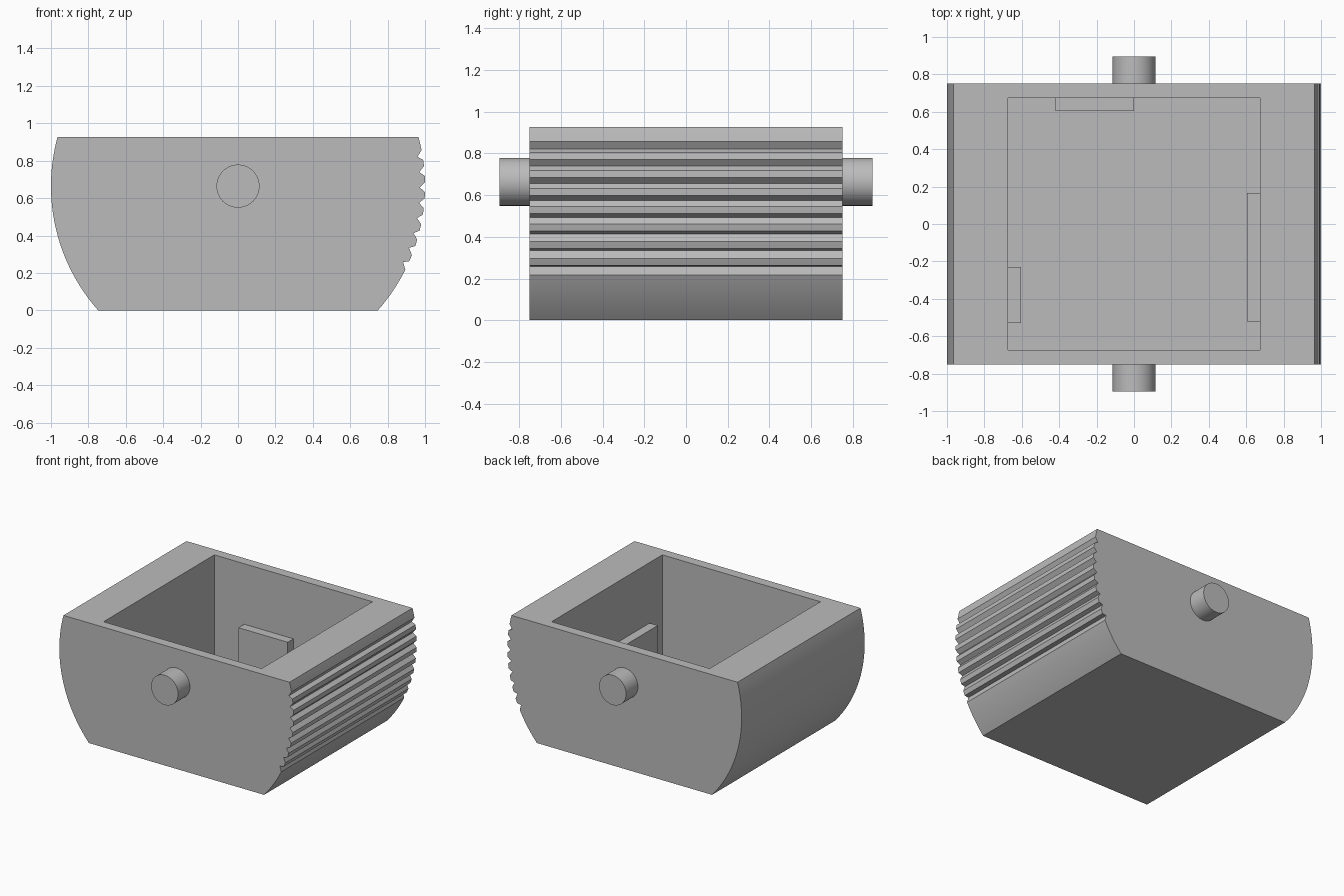
import bpy
import math

cube = bpy.data.objects.get("Cube")
if cube:
    bpy.data.objects.remove(cube, do_unlink=True)

GREY = (0.5, 0.5, 0.5, 1)
mat = bpy.data.materials.new("plain grey")
mat.use_nodes = True
mat.diffuse_color = GREY
mat.node_tree.nodes["Principled BSDF"].inputs["Base Color"].default_value = GREY

AXIS_Z, TOP, HALF_Y, WALL, FLOOR = 0.664, 0.927, 0.75, 0.675, 0.075


def finish(obj, name):
    obj.name = name
    obj.data.materials.clear()
    obj.data.materials.append(mat)
    return obj


def box(name, x0, x1, y0, y1, z0, z1):
    bpy.ops.mesh.primitive_cube_add(
        size=1, location=((x0 + x1) / 2, (y0 + y1) / 2, (z0 + z1) / 2))
    obj = bpy.context.object
    obj.scale = (x1 - x0, y1 - y0, z1 - z0)
    bpy.ops.object.transform_apply(location=False, rotation=False, scale=True)
    return finish(obj, name)


def arc(a0, a1, steps):
    return [(1, a0 + (a1 - a0) * i / steps) for i in range(steps + 1)]


# Round-sided body profile, in polar form about the pivot axis
low, high = math.asin(-AXIS_Z), math.asin(TOP - AXIS_Z)
polar = []
start = high
GROOVES = 8
for i in range(GROOVES):
    t = i / (GROOVES - 1)
    a = 0.162 - 0.0847 * i
    upper, lower = a + 0.032 - 0.014 * t, a - 0.021 - 0.012 * t
    polar += arc(start, upper, 3) + [(0.972, a)]
    start = lower
polar += arc(start, low, 10)
polar += arc(math.pi - low, math.pi - high, 40)
profile = [(r * math.cos(a), AXIS_Z + r * math.sin(a)) for r, a in polar]

n = len(profile)
verts = [(x, y, z) for y in (-HALF_Y, HALF_Y) for x, z in profile]
faces = [tuple(range(n)), tuple(reversed(range(n, 2 * n)))]
faces += [(i, i + n, (i + 1) % n + n, (i + 1) % n) for i in range(n)]
mesh = bpy.data.meshes.new("body")
mesh.from_pydata(verts, [], faces)
body = bpy.data.objects.new("body", mesh)
bpy.context.collection.objects.link(body)
finish(body, "body")
bpy.ops.object.select_all(action='DESELECT')
bpy.context.view_layer.objects.active = body
body.select_set(True)
bpy.ops.object.mode_set(mode='EDIT')
bpy.ops.mesh.select_all(action='SELECT')
bpy.ops.mesh.normals_make_consistent(inside=False)
bpy.ops.object.mode_set(mode='OBJECT')

# Open square cavity
cutter = box("cavity_cutter", -WALL, WALL, -WALL, WALL, FLOOR, TOP + 0.2)
mod = body.modifiers.new("cavity", 'BOOLEAN')
mod.operation = 'DIFFERENCE'
mod.solver = 'EXACT'
mod.object = cutter
bpy.ops.object.select_all(action='DESELECT')
bpy.context.view_layer.objects.active = body
body.select_set(True)
bpy.ops.object.modifier_apply(modifier=mod.name)
bpy.data.objects.remove(cutter, do_unlink=True)
bpy.ops.object.shade_smooth_by_angle(angle=math.radians(20))

# Ribs standing against the cavity walls
RIB, RIB_TOP = 0.07, 0.46
box("back_rib", -0.42, 0, WALL - RIB, WALL, FLOOR, RIB_TOP)
box("left_rib", WALL - RIB, WALL, -0.52, 0.165, FLOOR, RIB_TOP)
box("right_rib", -WALL, RIB - WALL, -0.53, -0.23, FLOOR, RIB_TOP)

# Pivot pins at front and back
for name, side in (("front_pin", -1), ("back_pin", 1)):
    bpy.ops.mesh.primitive_cylinder_add(
        vertices=64, radius=0.115, depth=0.155,
        location=(0, side * 0.8175, AXIS_Z), rotation=(math.pi / 2, 0, 0))
    finish(bpy.context.object, name)
    bpy.ops.object.shade_smooth_by_angle(angle=math.radians(30))
